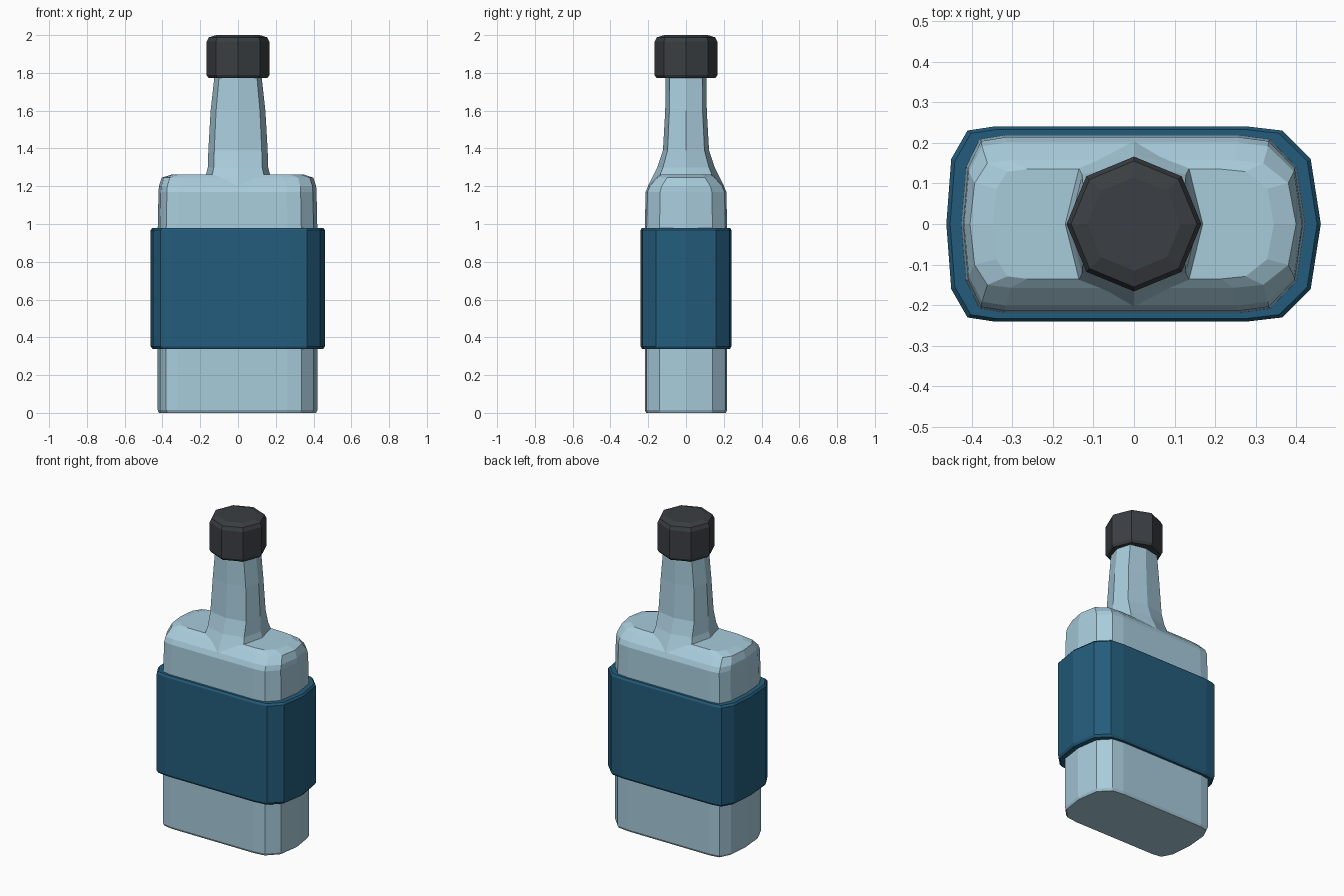
import bpy, bmesh, math

if "Cube" in bpy.data.objects:
    bpy.data.objects.remove(bpy.data.objects["Cube"])


def material(name, rgb):
    m = bpy.data.materials.new(name)
    m.diffuse_color = (*rgb, 1)
    m.use_nodes = True
    m.node_tree.nodes["Principled BSDF"].inputs["Base Color"].default_value = m.diffuse_color
    return m


glass = material("pale_blue_glass", (0.39, 0.60, 0.71))
paper = material("deep_blue_label", (0.017, 0.108, 0.20))
plastic = material("charcoal_cap", (0.043, 0.049, 0.056))


def loft(name, rings, mat, caps=True):
    """Skin a list of equal-length point rings, bottom to top."""
    bm = bmesh.new()
    vs = [[bm.verts.new(p) for p in r] for r in rings]
    n = len(vs[0])
    for a, b in zip(vs, vs[1:]):
        for i in range(n):
            j = (i + 1) % n
            bm.faces.new((a[i], a[j], b[j], b[i]))
    if caps:
        bm.faces.new(vs[0][::-1])
        bm.faces.new(vs[-1])
    bmesh.ops.recalc_face_normals(bm, faces=bm.faces)
    me = bpy.data.meshes.new(name)
    bm.to_mesh(me)
    bm.free()
    me.materials.append(mat)
    ob = bpy.data.objects.new(name, me)
    bpy.context.collection.objects.link(ob)
    return ob


def outline(half):
    """Mirror a half outline (y >= 0) across the x axis."""
    return half + [(x, -y) for x, y in half[-2:0:-1]]


def ring(pts, z, sx=1, sy=1):
    return [(x * sx, y * sy, z) for x, y in pts]


def octagon(rx, ry, z, diag=math.sqrt(0.5)):
    d = diag
    pts = [(1, 0), (d, d), (0, 1), (-d, d), (-1, 0), (-d, -d), (0, -1), (d, -d)]
    return [(x * rx, y * ry, z) for x, y in pts]


body_pts = outline([(0.42, 0), (0.40, 0.14), (0.335, 0.208), (0.26, 0.218),
                    (-0.32, 0.218), (-0.38, 0.208), (-0.413, 0.14), (-0.425, 0)])
label_pts = outline([(0.46, 0), (0.435, 0.16), (0.365, 0.23), (0.28, 0.24),
                     (-0.345, 0.24), (-0.41, 0.23), (-0.45, 0.16), (-0.462, 0)])

# flask body with rounded shoulders
body = loft("bottle_body", [ring(body_pts, z, sx, sy) for z, sx, sy in (
    (0, 0.985, 0.965), (0.015, 1, 1), (0.98, 1, 1), (1.17, 0.99, 0.98),
    (1.20, 0.985, 0.92), (1.245, 0.95, 0.72), (1.263, 0.82, 0.62))], glass)

# neck flaring into the shoulders
neck = loft("bottle_neck", [octagon(rx, ry, z, 0.8) for z, rx, ry in (
    (1.15, 0.175, 0.21), (1.20, 0.175, 0.202), (1.26, 0.17, 0.172),
    (1.30, 0.16, 0.152), (1.39, 0.157, 0.122), (1.60, 0.145, 0.11),
    (1.78, 0.125, 0.108))], glass)

# fuse neck and body into one skin
union = body.modifiers.new("join_neck", 'BOOLEAN')
union.operation = 'UNION'
union.solver = 'EXACT'
union.object = neck
bpy.context.view_layer.update()
joined = bpy.data.meshes.new_from_object(
    body.evaluated_get(bpy.context.evaluated_depsgraph_get()))
body.modifiers.clear()
body.data = joined
bpy.data.objects.remove(neck)

# wrapped label band
loft("label_band", [ring(body_pts, 0.338), ring(label_pts, 0.338, 0.98, 0.97),
                    ring(label_pts, 0.352), ring(label_pts, 0.968),
                    ring(label_pts, 0.98, 0.98, 0.97), ring(body_pts, 0.98)],
     paper, caps=False)

# screw cap
loft("cap", [octagon(r, r, z) for z, r in (
    (1.772, 0.155), (1.788, 0.166), (1.965, 0.166), (1.988, 0.155), (2.0, 0.115))], plastic)
